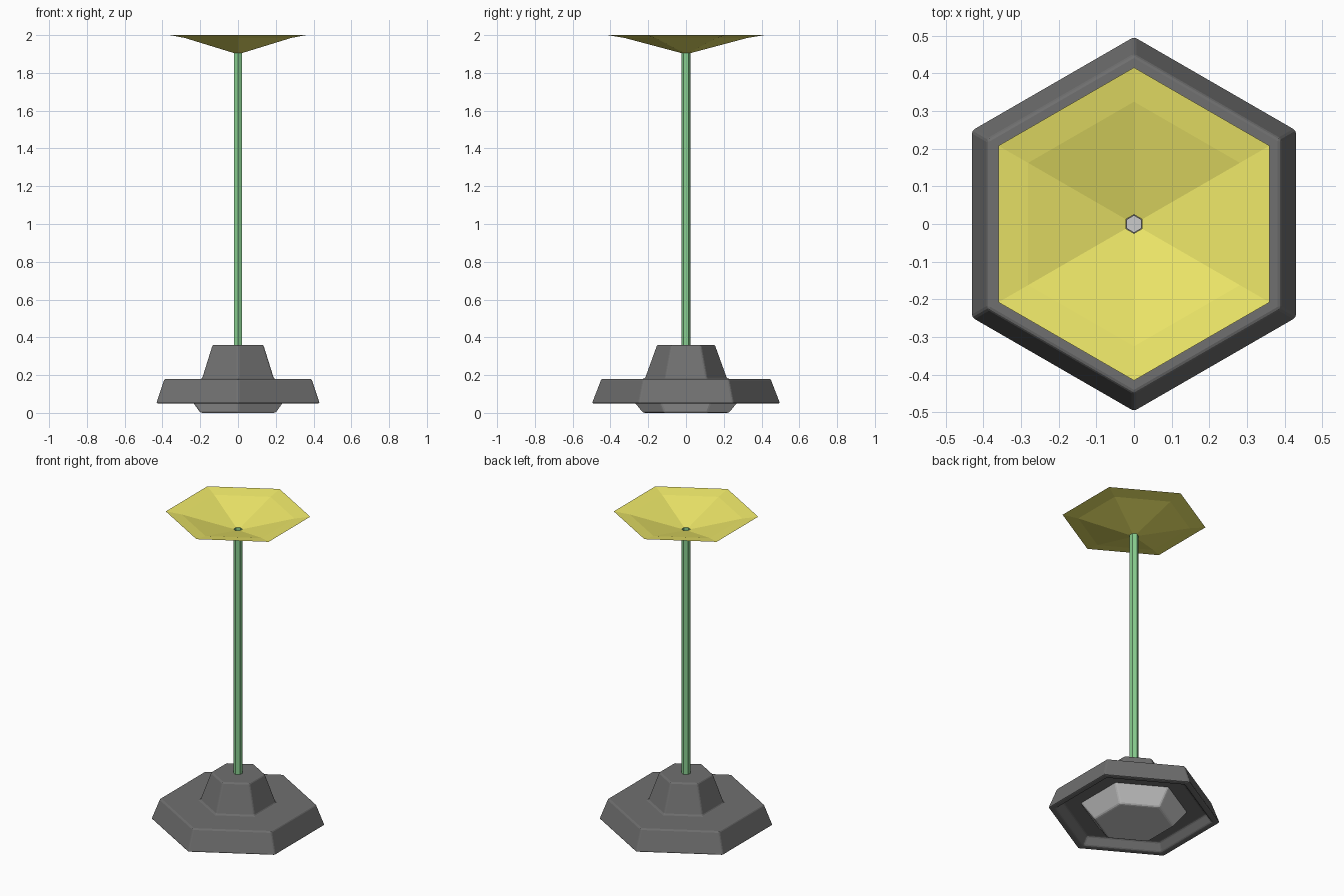
import bpy, bmesh, math

if "Cube" in bpy.data.objects:
    bpy.data.objects.remove(bpy.data.objects["Cube"])


def material(name, rgb):
    m = bpy.data.materials.new(name)
    m.diffuse_color = (*rgb, 1)
    m.use_nodes = True
    m.node_tree.nodes["Principled BSDF"].inputs["Base Color"].default_value = m.diffuse_color
    return m


def hex_lathe(name, profile, mat=None, bevel=0, cap_start=False, cap_end=False):
    """Stack six-sided rings from (radius, z) points, corners pointing along y."""
    bm = bmesh.new()
    rings = []
    for r, z in profile:
        rings.append([bm.verts.new((r * math.cos(a), r * math.sin(a), z))
                      for a in (math.radians(30 + 60 * i) for i in range(6))])
    for a, b in zip(rings, rings[1:]):
        for i in range(6):
            j = (i + 1) % 6
            bm.faces.new((a[i], a[j], b[j], b[i]))
    if cap_start:
        bm.faces.new(rings[0][::-1])
    if cap_end:
        bm.faces.new(rings[-1])
    me = bpy.data.meshes.new(name)
    bm.to_mesh(me)
    bm.free()
    ob = bpy.data.objects.new(name, me)
    bpy.context.collection.objects.link(ob)
    if mat:
        me.materials.append(mat)
    if bevel:
        mod = ob.modifiers.new("bevel", 'BEVEL')
        mod.width = bevel
        mod.segments = 2
        mod.limit_method = 'ANGLE'
        mod.angle_limit = math.radians(25)
    return ob


dark = material("dark_grey", (0.16, 0.16, 0.16))
green = material("green", (0.25, 0.62, 0.28))
yellow = material("yellow", (0.85, 0.8, 0.14))

# Stepped base, hollow underneath, with a hole for the stem
hex_lathe("base", [(0.30, 0.10), (0.42, 0.10), (0.455, 0.05), (0.50, 0.05),
                   (0.45, 0.18), (0.22, 0.18), (0.155, 0.36), (0.022, 0.36)],
          dark, bevel=0.008)

# Tapered foot under the base
hex_lathe("foot", [(0.23, 0.0), (0.315, 0.105)], bevel=0.01,
          cap_start=True, cap_end=True)

# Open tube stem
hex_lathe("stem", [(0.025, 0.105), (0.025, 1.905)], green)

# Shallow dish with a nearly flat rim
hex_lathe("dish", [(0.025, 1.905), (0.325, 1.985), (0.416, 2.0)], yellow)
